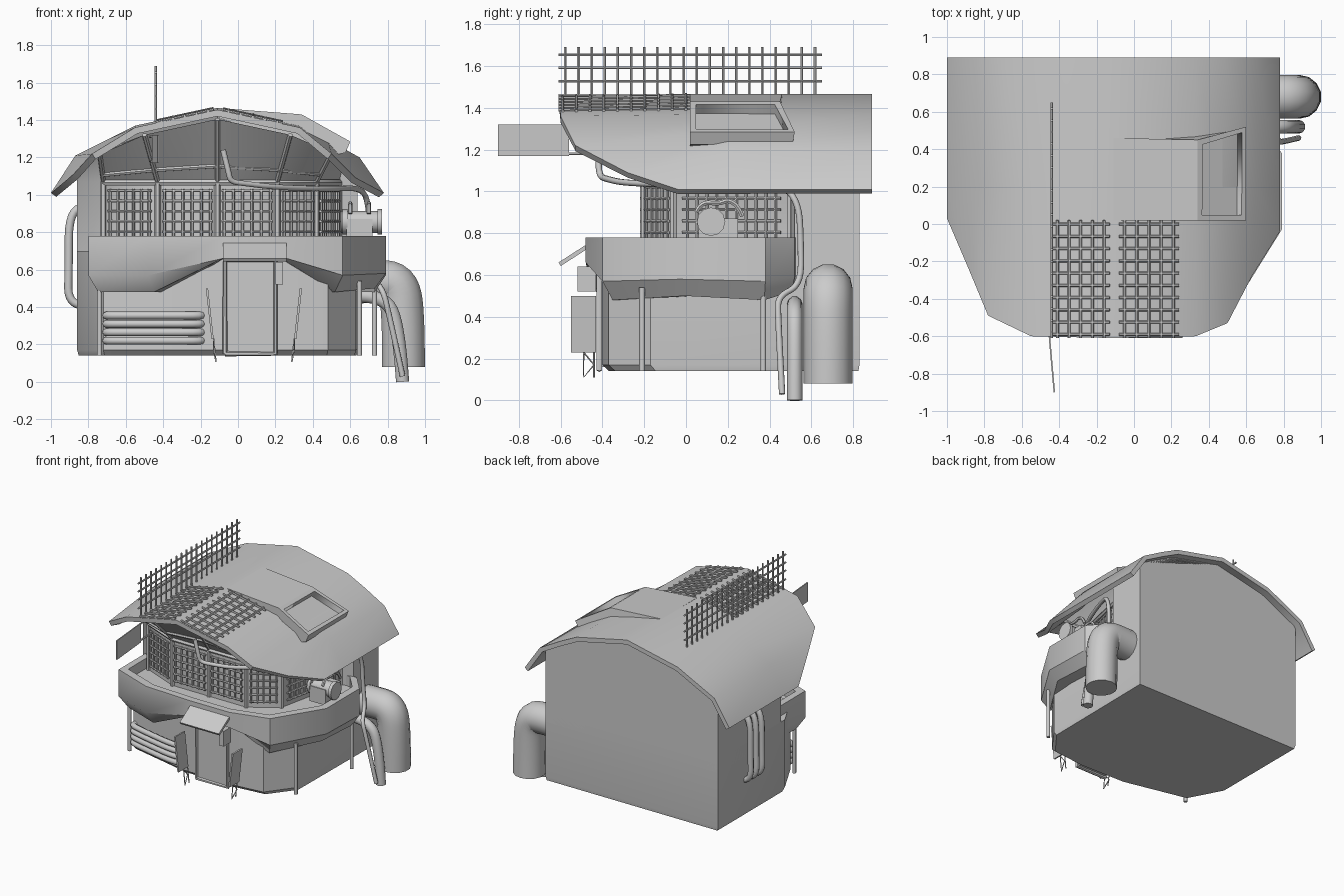
import bpy, bmesh
from mathutils import Vector as V

if "Cube" in bpy.data.objects:
    bpy.data.objects.remove(bpy.data.objects["Cube"])


def finish(ob, angle=0.6):
    bpy.ops.object.select_all(action='DESELECT')
    ob.select_set(True)
    bpy.context.view_layer.objects.active = ob
    bpy.ops.object.convert(target='MESH')
    bpy.ops.object.shade_smooth_by_angle(angle=angle)
    return bpy.context.object


def from_bm(name, bm):
    me = bpy.data.meshes.new(name)
    bm.to_mesh(me)
    bm.free()
    ob = bpy.data.objects.new(name, me)
    bpy.context.collection.objects.link(ob)
    return ob


def loft(name, rings, closed=True, caps=True, solid=0, angle=0.6):
    bm = bmesh.new()
    vs = [[bm.verts.new(p) for p in r] for r in rings]
    n = len(rings[0])
    for a, b in zip(vs, vs[1:]):
        for i in range(n if closed else n - 1):
            j = (i + 1) % n
            bm.faces.new((a[i], a[j], b[j], b[i]))
    if caps:
        bm.faces.new(vs[0][::-1])
        bm.faces.new(vs[-1])
    bmesh.ops.remove_doubles(bm, verts=bm.verts, dist=1e-5)
    bmesh.ops.recalc_face_normals(bm, faces=bm.faces)
    if solid:
        if sum(f.normal.z for f in bm.faces) < 0:
            bmesh.ops.reverse_faces(bm, faces=bm.faces)
    ob = from_bm(name, bm)
    if solid:
        m = ob.modifiers.new('thickness', 'SOLIDIFY')
        m.thickness, m.offset = solid, -1
    return finish(ob, angle)


def plate(name, a, b, c, d, t=0.012):
    return loft(name, [[a, b], [d, c]], closed=False, caps=False, solid=t)


def box(name, x0, x1, y0, y1, z0, z1):
    ring = lambda z: [(x0, y0, z), (x1, y0, z), (x1, y1, z), (x0, y1, z)]
    return loft(name, [ring(z0), ring(z1)])


def tubes(name, paths, r, curved=False, res=1):
    cu = bpy.data.curves.new(name, 'CURVE')
    cu.dimensions, cu.bevel_depth, cu.bevel_resolution = '3D', r, res
    cu.use_fill_caps, cu.resolution_u = True, 5
    for p in paths:
        s = cu.splines.new('NURBS' if curved else 'POLY')
        s.points.add(len(p) - 1)
        for q, co in zip(s.points, p):
            q.co = (*co, 1)
        if curved:
            s.use_endpoint_u, s.order_u = True, 3
    ob = bpy.data.objects.new(name, cu)
    bpy.context.collection.objects.link(ob)
    return finish(ob, 0.9)


def lattice(name, o, u, v, us, vs, r):
    # straight bars over the parallelogram o + u + v
    o, u, v = V(o), V(u), V(v)
    paths = [[o + u * k, o + u * k + v] for k in us] + [[o + v * k, o + v * k + u] for k in vs]
    return tubes(name, paths, r)


def steps(n, m=0.0):
    return [m + (1 - 2 * m) * i / (n - 1) for i in range(n)]


# roof: arch at the back, drooping trimmed edge at the front
ARCH = [(-1, 1.01), (-.87, 1.21), (-.7, 1.295), (-.55, 1.37), (-.11, 1.465),
        (.33, 1.37), (.48, 1.295), (.65, 1.2), (.78, 1.01)]
FRONT = [(-1, .03, 1.01), (-.88, -.25, 1.11), (-.78, -.49, 1.22), (-.55, -.6, 1.36), (-.11, -.61, 1.455),
         (.33, -.6, 1.36), (.5, -.53, 1.22), (.63, -.28, 1.09), (.78, -.04, 1.01)]


def roof_z(x):
    for (a, za), (b, zb) in zip(ARCH, ARCH[1:]):
        if a <= x <= b:
            return za + (zb - za) * (x - a) / (b - a)


loft('roof', [[(x, .89, z) for x, z in ARCH], [(x, .2, z) for x, z in ARCH], FRONT],
     closed=False, caps=False, solid=.035)

# lower body
BASE = [(-.86, .83), (-.86, 0), (-.72, -.27), (-.2, -.39), (.2, -.4), (.48, -.37), (.63, -.17), (.64, .83)]
loft('lower_body', [[(x * .99, y * .97 + .02, .14) for x, y in BASE], [(x, y, .17) for x, y in BASE],
                    [(x, y, .7) for x, y in BASE]])

# upper body with outward leaning gable
P = [(-.86, .83), (-.86, .05), (-.72, -.08), (-.43, -.2), (-.11, -.2), (.21, -.2), (.42, -.06),
     (.54, .5), (.64, .52), (.64, .83), (.33, .83), (-.11, .83), (-.55, .83)]
Q = list(P)
Q[2:8] = [(-.74, -.25), (-.5, -.42), (-.11, -.42), (.28, -.42), (.5, -.25), (.57, .5)]
TOP = [(x, y, roof_z(x) - (.06 if 2 <= i <= 7 else .03)) for i, (x, y) in enumerate(Q)]
loft('upper_body', [[(x, y, .6) for x, y in P], [(x, y, 1.07) for x, y in P], TOP])
tubes('gable_ribs', [[(*P[i], 1.07), TOP[i]] for i in range(2, 7)], .014)
tubes('gable_rail', [[(*P[i], 1.065) for i in range(2, 8)]], .018)
tubes('gable_cross_rail', [[V((*P[i], 1.07)).lerp(V(TOP[i]), .25) for i in range(2, 7)]], .012)

# window grilles and posts
for i, (m, nu) in {2: (.1, 6), 3: (.07, 6), 4: (.07, 6), 5: (.1, 5), 6: (.08, 10)}.items():
    a, b = V((*P[i], .74)), V((*P[i + 1], .74))
    n = V((b.y - a.y, a.x - b.x, 0)).normalized() * .012
    u = b - a
    lattice('window_grille', a + u * m + n, u * (1 - 2 * m), (0, 0, .29), steps(nu, .05), steps(6, .03), .008)
tubes('window_posts', [[(*P[i], .66), (*P[i], 1.07)] for i in range(2, 8)], .017)

# balcony parapet with raised middle over the door
B = [(-.8, .08, .5), (-.8, -.34, .48), (-.48, -.46, .48), (-.08, -.48, .66), (.26, -.48, .66),
     (.56, -.4, .48), (.79, -.03, .5), (.79, .38, .48), (.67, .52, .52), (.58, .53, .52)]


def ring(s, z=None):
    return [(-.05 + (x + .05) * s, .3 + (y - .3) * s, zb if z is None else z) for x, y, zb in B]


outer = [(x, y, (zb + .66) / 2) for x, y, zb in B]
loft('balcony', [ring(.72), ring(.93), outer, ring(1, .78), ring(.93, .78), ring(.93, .69),
                 ring(.6, .69), ring(.72)], closed=False, caps=False)
tubes('balcony_posts', [[(x, y, .14), (x, y, .54)] for x, y in ((-.74, -.29), (.65, -.21), (.73, .37))], .014, res=2)

# door, frame, awning and side shutters
box('door', -.06, .19, -.415, -.36, .16, .65)
tubes('door_frame', [[(-.07, -.415, .15), (-.07, -.415, .65), (.2, -.415, .65), (.2, -.415, .15), (-.07, -.415, .15)]], .014)
plate('awning', (-.08, -.47, .75), (.26, -.47, .75), (.26, -.61, .66), (-.08, -.61, .66), .02)
box('door_box', .2, .24, -.52, -.43, .52, .64)
for x0, x1 in ((-.16, -.13), (.33, .3)):
    plate('shutter', (x0, -.55, .5), (x0, -.43, .5), (x1, -.43, .23), (x1, -.55, .23))
    x2 = x1 + (x1 - x0) * .4
    tubes('shutter_legs', [[(x1, -.49, .23), (x2, -.49, .11), (x1, -.44, .17), (x1, -.49, .23)],
                           [(x1, -.44, .23), (x2, -.44, .11)]], .004)

# front heat tubes and left wall tubes
tubes('front_tubes', [[(-.69, -.26, z), (-.73, -.3, z), (-.6, -.34, z), (-.2, -.425, z), (-.19, -.37, z)]
                      for z in (.22, .265, .31, .355)], .021, True, 2)
tubes('left_wall_tubes', [[(-.84, y, .41), (-.91, y, .42), (-.905, y, .6), (-.905, y, .92), (-.84, y, .93)]
                          for y in (.35, .42, .49)], .022, True, 2)

# right side pipes
tubes('large_pipe', [[(.6, .68, .53), (.73, .68, .54), (.86, .68, .53), (.885, .68, .34), (.885, .68, .08)]], .117, True, 5)
tubes('medium_pipe', [[(.6, .52, .46), (.78, .52, .47), (.86, .52, .3), (.88, .52, 0)]], .037, True, 3)
tubes('thin_pipe', [[(-.08, -.42, 1.24), (-.05, -.42, 1.12), (-.04, -.41, 1.07), (.04, -.38, 1.06), (.2, -.3, 1.04),
                     (.5, 0, 1.03), (.66, .45, 1.04), (.7, .54, .95), (.7, .55, .75), (.72, .55, .55),
                     (.77, .44, .5), (.8, .44, .4), (.88, .46, .03)]], .015, True, 2)

# telescope on the balcony
tubes('telescope', [[(.55, .12, .855), (.77, .12, .855)]], .058, res=4)
tubes('telescope_rings', [[(x, .12, .855), (x + .025, .12, .855)] for x in (.56, .745)], .068, res=4)
box('telescope_mount', .58, .72, .06, .25, .75, .87)
tubes('telescope_handles', [[(x, .05, .9), (x, .07, .95), (x, .16, .94), (x, .2, .96), (x, .25, .93), (x, .27, .88)]
                            for x in (.6, .7)], .012, True)

# roof hatch with recessed sloping face
S = [(-.11, 1.465, .46), (.34, 1.43, .45), (.6, 1.285, .52), (.575, 1.225, .51), (.45, 1.2, .5), (-.11, 1.38, .46)]
hatch = loft('roof_hatch', [[(x, .02, z) for x, z, y in S], [(x, y, z) for x, z, y in S]], angle=.4)
bm = bmesh.new()
bm.from_mesh(hatch.data)
f = min((g for g in bm.faces if len(g.verts) == 4), key=lambda g: (g.calc_center_median() - V((.47, .25, 1.357))).length)
bmesh.ops.inset_region(bm, faces=[f], thickness=.04)
r = bmesh.ops.extrude_discrete_faces(bm, faces=[f])['faces'][0]
bmesh.ops.translate(bm, verts=r.verts, vec=-r.normal * .05)
bm.to_mesh(hatch.data)
bm.free()

# lattices lying on the roof
for x0, x1 in ((-.44, -.13), (-.08, .24)):
    xs = [x0 + .03 + (x1 - x0 - .06) * k for k in steps(5)]
    along = [[(x, -.61, roof_z(x) - .006), (x, .02, roof_z(x) + .003)] for x in xs]
    across = [[(x, y, roof_z(x) - .006 + .014 * (y + .61)) for x in (x0, x1)] for y in [-.59 + .0655 * i for i in range(10)]]
    tubes('roof_lattice', along + across, .008)

# standing lattice and hanging side plate
lattice('standing_lattice', (-.44, -.61, 1.39), (0, 1.26, 0), (0, 0, .3), steps(20, .026), (.23, .46, .67, .88), .007)
plate('hanging_plate', (-.46, -.56, 1.32), (-.43, -.9, 1.32), (-.43, -.9, 1.17), (-.46, -.56, 1.17), .008)
tubes('hanging_plate_bracket', [[(-.47, -.45, 1.31), (-.46, -.57, 1.31)], [(-.47, -.4, 1.18), (-.46, -.57, 1.18)]], .007)
